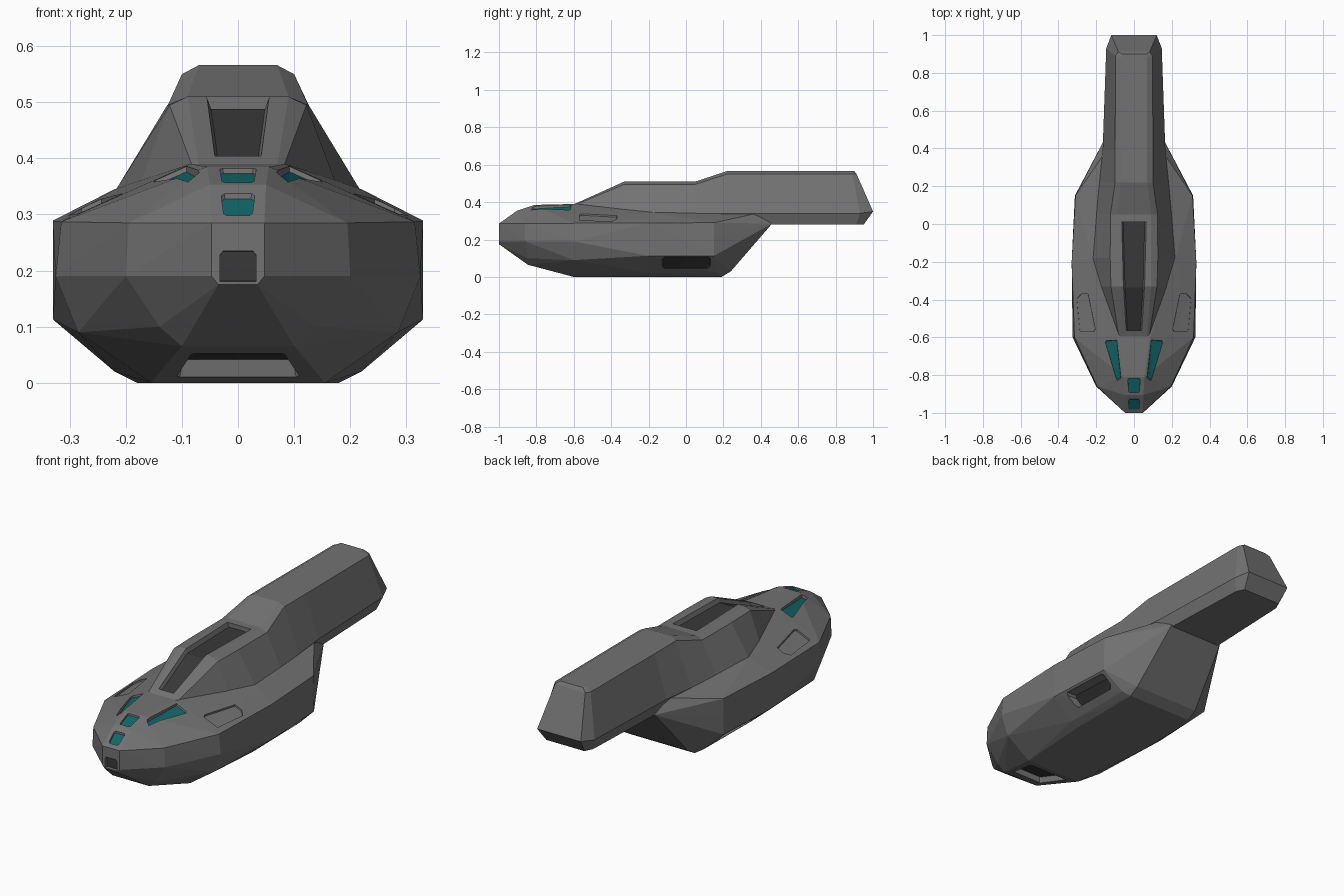
import bpy, bmesh
from mathutils import Vector
from mathutils.bvhtree import BVHTree

if "Cube" in bpy.data.objects:
    bpy.data.objects.remove(bpy.data.objects["Cube"])


def material(name, colour):
    m = bpy.data.materials.new(name)
    m.diffuse_color = (*colour, 1)
    m.use_nodes = True
    m.node_tree.nodes["Principled BSDF"].inputs["Base Color"].default_value = m.diffuse_color
    return m


MATS = [material("hull_grey", (0.17, 0.17, 0.17)),
        material("dark_grey", (0.04, 0.04, 0.04)),
        material("teal_glass", (0.006, 0.13, 0.14))]
GREY, DARK, GLASS = 0, 1, 2


def make_object(name, bm, mat=GREY, facing=None):
    """Finish a bmesh; faces pointing along 'facing' get the given material."""
    bmesh.ops.recalc_face_normals(bm, faces=bm.faces)
    bm.normal_update()
    for f in bm.faces:
        if facing and f.normal.dot(facing) > 0.5:
            f.material_index = mat
    me = bpy.data.meshes.new(name)
    bm.to_mesh(me)
    bm.free()
    for m in MATS:
        me.materials.append(m)
    ob = bpy.data.objects.new(name, me)
    bpy.context.collection.objects.link(ob)
    return ob


def convex(name, pts, mat=GREY, facing=None):
    bm = bmesh.new()
    for p in pts:
        bm.verts.new(p)
    bmesh.ops.convex_hull(bm, input=bm.verts[:])
    loose = [v for v in bm.verts if not v.link_faces]
    bmesh.ops.delete(bm, geom=loose, context='VERTS')
    bmesh.ops.dissolve_limit(bm, angle_limit=0.01, verts=bm.verts, edges=bm.edges)
    return make_object(name, bm, mat, facing)


def loft(name, sections, mat=GREY, facing=None):
    """Skin mirrored half sections, each a list of (x, y, z)."""
    bm = bmesh.new()
    n = len(sections[0])
    rights = [[bm.verts.new(p) for p in s] for s in sections]
    lefts = [[bm.verts.new((-x, y, z)) for x, y, z in s] for s in sections]
    rings = [r + l[::-1] for r, l in zip(rights, lefts)]
    for a, b in zip(rings, rings[1:]):
        for i in range(2 * n):
            j = (i + 1) % (2 * n)
            bm.faces.new((a[i], a[j], b[j], b[i]))
    for k in (0, -1):
        for i in range(n - 1):
            bm.faces.new((rights[k][i], rights[k][i + 1], lefts[k][i + 1], lefts[k][i]))
    return make_object(name, bm, mat, facing)


def boolean(target, other, operation):
    mod = target.modifiers.new("cut", 'BOOLEAN')
    mod.operation = operation
    mod.solver = 'EXACT'
    mod.object = other
    bpy.context.view_layer.objects.active = target
    bpy.ops.object.modifier_apply(modifier=mod.name)
    bpy.data.objects.remove(other)


# Main hull: convex shell, half points mirrored
half = [
    (0.035, -1, 0.175), (0.047, -1, 0.19), (0.047, -1, 0.285),
    (0.10, -0.845, 0.065), (0.14, -0.85, 0.10), (0.20, -0.86, 0.19), (0.195, -0.86, 0.285),
    (0.155, -0.6, 0), (0.285, -0.6, 0.09), (0.325, -0.6, 0.19), (0.315, -0.6, 0.287),
    (0.18, -0.2, 0), (0.22, -0.2, 0.02), (0.33, -0.2, 0.113), (0.33, -0.2, 0.289),
    (0.18, 0.19, 0), (0.215, 0.17, 0.02), (0.18, 0.24, 0.03),
    (0.313, 0.15, 0.113), (0.312, 0.15, 0.215), (0.31, 0.15, 0.29),
    (0.16, 0.37, 0.338), (0.15, 0.46, 0.285),
    (0.05, -0.905, 0.353), (0.055, -0.81, 0.385), (0.085, -0.6, 0.39), (0.22, -0.18, 0.345)]
body = convex("fuselage", [(s * x, y, z) for x, y, z in half for s in (1, -1)])


# Raised spine and tail boom
def sec(y, *pts, lean=(0, 0, 0, 0)):
    return [(x, y + d, z) for (x, z), d in zip(pts, lean)]


spine = loft("spine_and_boom", [
    sec(-0.6, (0.07, 0.30), (0.083, 0.375), (0.08, 0.382), (0.07, 0.388)),
    sec(-0.33, (0.15, 0.30), (0.175, 0.355), (0.122, 0.495), (0.09, 0.51)),
    sec(-0.18, (0.19, 0.28), (0.22, 0.34), (0.126, 0.495), (0.09, 0.51)),
    sec(0.05, (0.17, 0.28), (0.20, 0.338), (0.125, 0.495), (0.09, 0.51)),
    sec(0.22, (0.16, 0.28), (0.183, 0.338), (0.10, 0.55), (0.07, 0.566)),
    sec(0.39, (0.145, 0.28), (0.166, 0.34), (0.10, 0.55), (0.07, 0.566)),
    sec(0.88, (0.125, 0.28), (0.147, 0.34), (0.098, 0.55), (0.068, 0.566), lean=(0.03, 0.05, 0.01, 0)),
    sec(0.9, (0.105, 0.28), (0.12, 0.35), (0.083, 0.55), (0.063, 0.566), lean=(0.05, 0.1, 0.012, 0)),
])
boolean(body, spine, 'UNION')

bm = bmesh.new()
bm.from_mesh(body.data)
tree = BVHTree.FromBMesh(bm)
bm.free()


def recess(pts, direction, depth, mat, shrink=0.9):
    """Sink an outline, projected on the hull along direction; paint its floor."""
    d = Vector(direction).normalized()
    hits = [tree.ray_cast(Vector(p) - d * 3, d)[0] for p in pts]
    hits = [h for h in hits if h is not None]
    c = sum(hits, Vector()) / len(hits)
    solid = [c + (h - c) * shrink + d * depth for h in hits] + [h - d * 0.03 for h in hits]
    boolean(body, convex("cutter", solid, mat, d), 'DIFFERENCE')


def box(x0, x1, y0, y1):
    """Symmetric trapezoid in plan: half width x0 at y0, x1 at y1."""
    c = 0.006
    return [(s * x, y, 0) for s in (1, -1) for x, y in
            ((x0 - c, y0), (x0, y0 + c), (x1, y1 - c), (x1 - c, y1))]


DOWN, UP = (0, 0, -1), (0, 0, 1)
# Front windows
recess(box(0.028, 0.032, -0.984, -0.925), DOWN, 0.009, GLASS)
recess(box(0.031, 0.035, -0.895, -0.815), DOWN, 0.009, GLASS)
for s in (1, -1):
    # Side cockpit windows
    recess([(s * x, y, 0) for x, y in ((0.155, -0.62), (0.15, -0.61), (0.09, -0.608),
                                       (0.066, -0.825), (0.088, -0.84))], DOWN, 0.009, GLASS)
    # Deck panels
    recess([(s * x, y, 0) for x, y in ((0.305, -0.39), (0.28, -0.365), (0.243, -0.365),
                                       (0.203, -0.56), (0.21, -0.575), (0.288, -0.575))],
           DOWN, 0.008, GREY, 0.94)
    # Side openings
    recess([(0, y, z) for y, z in ((-0.13, 0.06), (-0.12, 0.045), (0.12, 0.045), (0.135, 0.06),
                                   (0.135, 0.095), (0.125, 0.106), (-0.12, 0.106), (-0.13, 0.095))],
           (-s, 0, 0), 0.05, DARK, 0.94)
# Nose hatch
recess([(s * x, 0, z) for s in (1, -1) for x, z in ((0.033, 0.18), (0.033, 0.228), (0.027, 0.235))],
       (0, 1, 0), 0.015, DARK, 0.97)
# Chin intake
recess(box(0.088, 0.115, -0.80, -0.635), UP, 0.03, DARK)

# Long dorsal intake following the roof line
trough = loft("dorsal_cutter", [
    [(w - 0.008, y, z), (w, y, z + 0.022), (w, y, z + 0.1)]
    for y, w, z in ((-0.565, 0.042, 0.384), (-0.335, 0.056, 0.488), (0.01, 0.065, 0.488))],
    DARK, Vector(DOWN))
boolean(body, trough, 'DIFFERENCE')
for p in body.data.polygons:
    p.use_smooth = False
